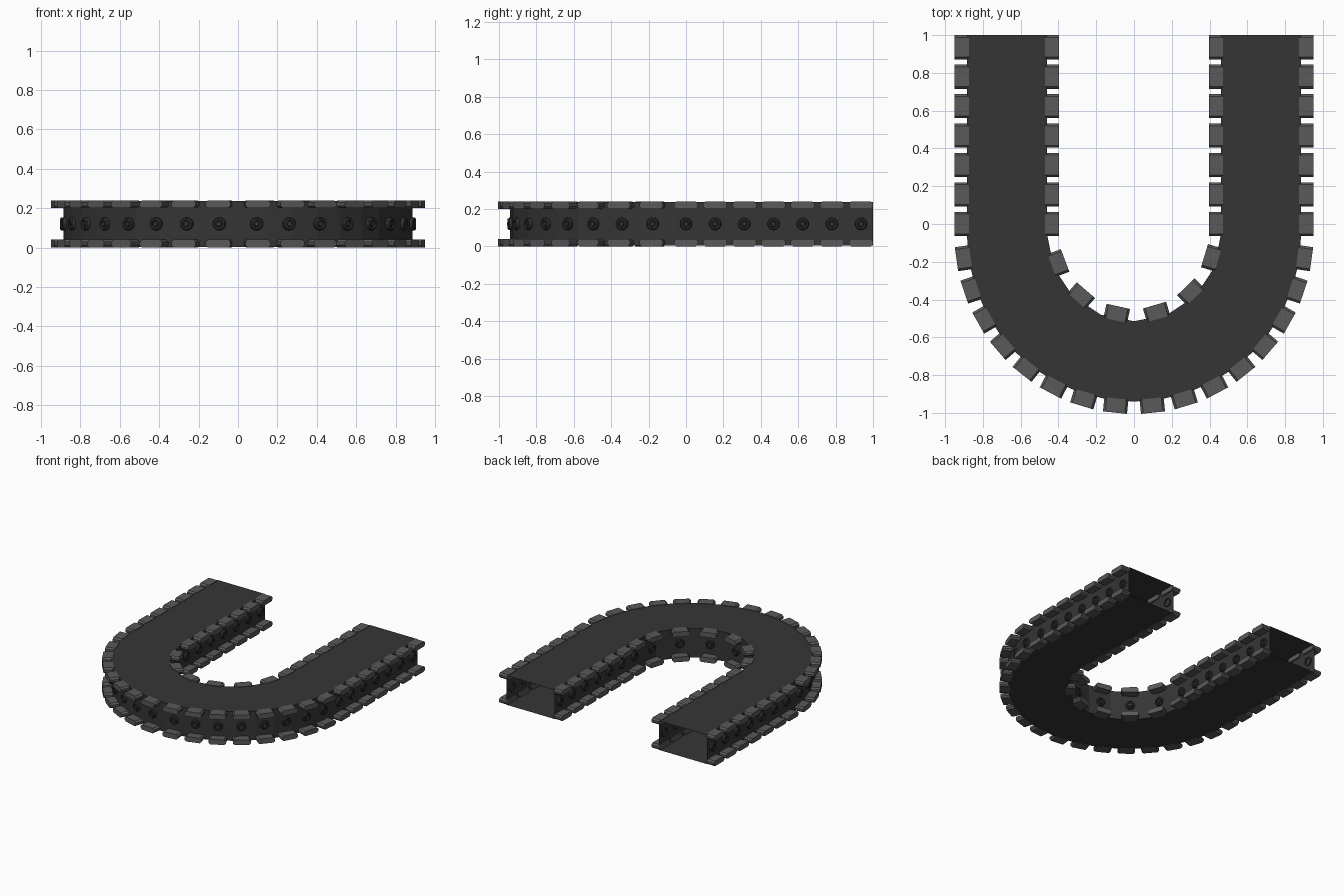
import bpy, bmesh
from math import sin, cos, pi, radians
from mathutils import Matrix, Vector

old = bpy.data.objects.get("Cube")
if old:
    bpy.data.objects.remove(old)


def material(name, v):
    m = bpy.data.materials.new(name)
    m.use_nodes = True
    m.diffuse_color = (v, v, v, 1)
    m.node_tree.nodes["Principled BSDF"].inputs["Base Color"].default_value = (v, v, v, 1)
    return m


DARK = material("dark grey", 0.036)
GREY = material("mid grey", 0.1)

CY = -0.055               # centre of the bend
R_IN, R_OUT = 0.46, 0.885  # wall radii
Z0, Z1 = 0.004, 0.236


def finish(bm, name, mat):
    me = bpy.data.meshes.new(name)
    bm.to_mesh(me)
    bm.free()
    me.materials.append(mat)
    ob = bpy.data.objects.new(name, me)
    bpy.context.collection.objects.link(ob)
    return ob


def arc(r, n):
    """U-shaped line from the left leg end, round the bend, to the right leg end."""
    bend = [(r * cos(pi * i / n), CY - r * sin(pi * i / n)) for i in range(n + 1)]
    return [(r, 1.0)] + bend + [(-r, 1.0)]


# Hollow U-shaped channel, open at both leg ends
outer, inner = arc(R_OUT, 20), arc(R_IN, 8)
outline = outer + inner[::-1]
bm = bmesh.new()
low = [bm.verts.new((x, y, Z0)) for x, y in outline]
high = [bm.verts.new((x, y, Z1)) for x, y in outline]
bm.faces.new(low)
bm.faces.new(high)
n = len(outline)
for i in range(n):
    j = (i + 1) % n
    if i in (len(outer) - 1, n - 1):
        continue
    bm.faces.new((low[i], low[j], high[j], high[i]))
bmesh.ops.recalc_face_normals(bm, faces=bm.faces)
# recalculation may flip an open shell, so make the top face up
top = max(bm.faces, key=lambda f: f.calc_center_median().z)
if top.normal.z < 0:
    bmesh.ops.reverse_faces(bm, faces=bm.faces)
finish(bm, "channel_body", DARK)


# Stations along both walls: (wall point, outward direction, side name)
def station(x, y, angle):
    """Local x points away from the wall, local y runs along it."""
    return Matrix.Translation((x, y, 0)) @ Matrix.Rotation(angle, 4, 'Z')


stations = []
for k in range(7):
    y = 0.936 - 0.156 * k
    for s in (1, -1):
        stations.append(station(s * R_OUT, y, 0 if s > 0 else pi))
        stations.append(station(s * R_IN, y, pi if s > 0 else 0))
for k in range(8):
    for s in (1, -1):
        a = -pi / 2 + s * radians(6.1 + 10.85 * k)
        stations.append(station(R_OUT * cos(a), CY + R_OUT * sin(a), a))
for k in range(6):
    a = -pi / 2 + radians(-69.3 + 28.5 * k)
    r = R_IN - 0.006
    stations.append(station(r * cos(a), CY + r * sin(a), a + pi))


# Chamfered edge blocks, in an upper and a lower row
def add_block(bm, mat):
    h, c, t = 0.064, 0.012, 0.02
    prof = [(-h, -t + c), (-h + c, -t), (h - c, -t), (h, -t + c),
            (h, t - c), (h - c, t), (-h + c, t), (-h, t - c)]
    a = [bm.verts.new(mat @ Vector((-0.012, y, z))) for y, z in prof]
    b = [bm.verts.new(mat @ Vector((0.064, y, z))) for y, z in prof]
    bm.faces.new(a[::-1])
    bm.faces.new(b)
    for i in range(8):
        j = (i + 1) % 8
        bm.faces.new((a[i], a[j], b[j], b[i]))


for name, z in (("lower_edge_blocks", 0.02), ("upper_edge_blocks", 0.22)):
    bm = bmesh.new()
    for m in stations:
        add_block(bm, Matrix.Translation((0, 0, z)) @ m)
    bmesh.ops.recalc_face_normals(bm, faces=bm.faces)
    finish(bm, name, GREY)


# Ringed bolts at mid height of the walls
def add_bolt(bm, mat, sides=16):
    prof = [(0.033, -0.01), (0.033, 0.012), (0.028, 0.018), (0.02, 0.018),
            (0.018, 0.008), (0.013, 0.008), (0.011, 0.016)]
    rings = []
    for r, d in prof:
        rings.append([bm.verts.new(mat @ Vector((d, r * cos(2 * pi * i / sides),
                                                 r * sin(2 * pi * i / sides))))
                      for i in range(sides)])
    for p, q in zip(rings, rings[1:]):
        for i in range(sides):
            j = (i + 1) % sides
            bm.faces.new((p[i], p[j], q[j], q[i]))
    bm.faces.new(rings[-1])


bm = bmesh.new()
for m in stations:
    add_bolt(bm, Matrix.Translation((0, 0, 0.12)) @ m)
finish(bm, "wall_bolts", DARK)
